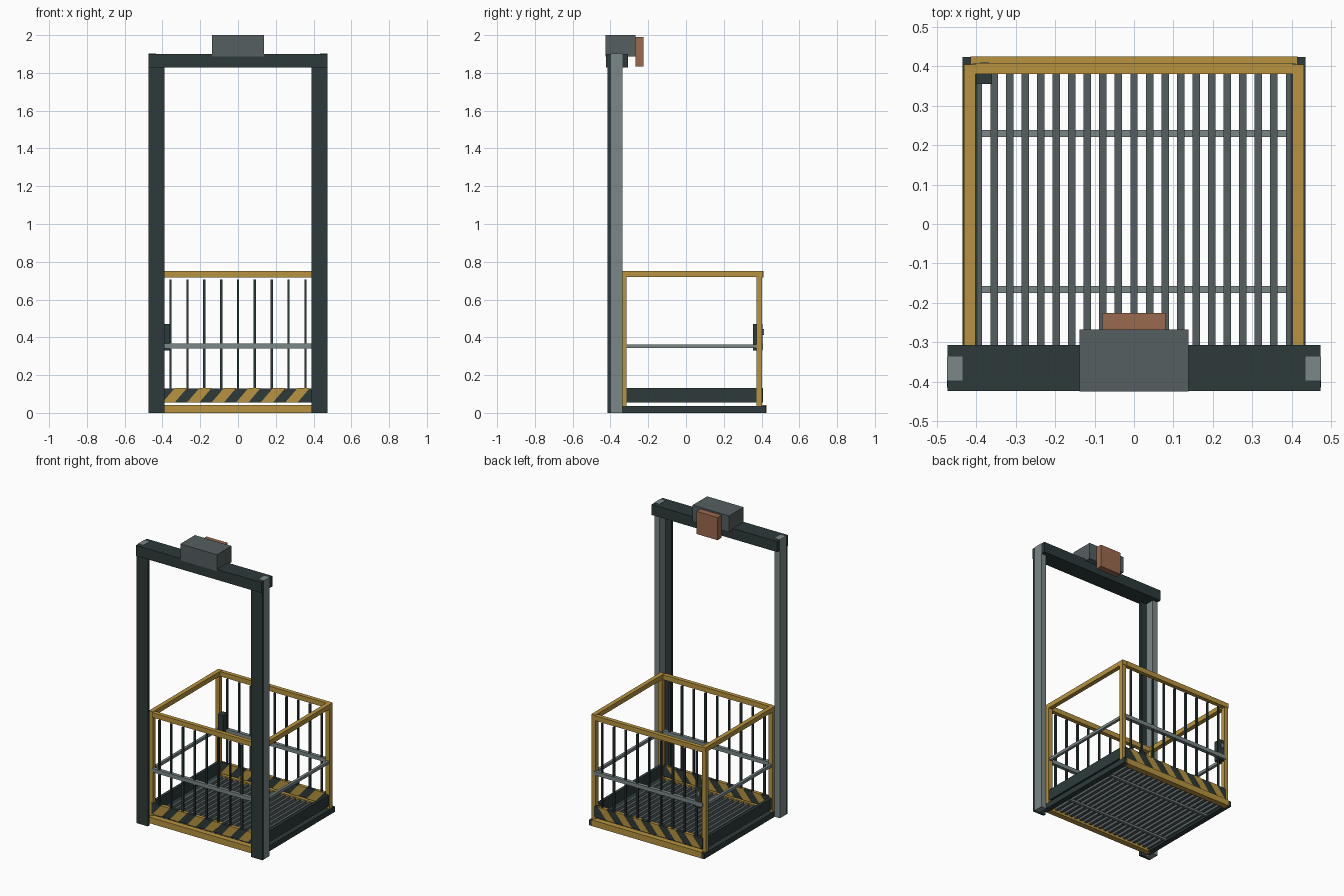
import bpy, bmesh

if "Cube" in bpy.data.objects:
    bpy.data.objects.remove(bpy.data.objects["Cube"])


def material(name, rgb):
    m = bpy.data.materials.new(name)
    m.diffuse_color = (*rgb, 1)
    m.use_nodes = True
    m.node_tree.nodes["Principled BSDF"].inputs["Base Color"].default_value = m.diffuse_color
    return m


DARK = material("dark green grey", (0.026, 0.042, 0.043))
GOLD = material("safety yellow", (0.479, 0.292, 0.050))
LIGHT = material("light steel", (0.200, 0.245, 0.245))
STEEL = material("mid steel", (0.091, 0.114, 0.120))
COPPER = material("copper", (0.323, 0.144, 0.078))


def finish(name, bm, mat):
    bmesh.ops.recalc_face_normals(bm, faces=bm.faces)
    me = bpy.data.meshes.new(name)
    bm.to_mesh(me)
    bm.free()
    me.materials.append(mat)
    ob = bpy.data.objects.new(name, me)
    bpy.context.collection.objects.link(ob)
    return ob


def add_box(bm, x, y, z, slant=0.0):
    """Box from (min, max) ranges; slant shifts the top along x."""
    v = [bm.verts.new((a + (slant if c == z[1] else 0), b, c))
         for c in z for b in y for a in x]
    for f in ((0, 1, 3, 2), (4, 5, 7, 6), (0, 1, 5, 4),
              (2, 3, 7, 6), (0, 2, 6, 4), (1, 3, 7, 5)):
        bm.faces.new([v[i] for i in f])


def box(name, mat, x, y, z):
    bm = bmesh.new()
    add_box(bm, x, y, z)
    return finish(name, bm, mat)


def boxes(name, mat, ranges):
    bm = bmesh.new()
    for r in ranges:
        add_box(bm, *r)
    return finish(name, bm, mat)


def side(s, a, b):
    """Range mirrored to the left when s is -1."""
    return (a, b) if s > 0 else (-b, -a)


# Mast: front plates, rear guide rails, crossbeam and hoist
for s, label in ((-1, "left"), (1, "right")):
    box(label + "_mast_plate", DARK, side(s, 0.39, 0.475), (-0.415, -0.398), (0, 1.84))
    box(label + "_guide_rail", LIGHT, side(s, 0.435, 0.475), (-0.398, -0.336), (0, 1.902))
box("crossbeam", DARK, (-0.474, 0.474), (-0.424, -0.307), (1.828, 1.90))
box("hoist_housing", STEEL, (-0.138, 0.138), (-0.425, -0.268), (1.888, 2.0))
box("hoist_motor", COPPER, (-0.08, 0.08), (-0.268, -0.226), (1.835, 1.99))

# Base frame
for s, label in ((-1, "left"), (1, "right")):
    box(label + "_base_beam", DARK, side(s, 0.398, 0.435), (-0.37, 0.424), (0, 0.037))
box("front_base_beam", GOLD, (-0.415, 0.415), (-0.371, -0.332), (-0.0, 0.042))
box("back_base_beam", GOLD, (-0.415, 0.415), (0.386, 0.425), (-0.0, 0.042))

# Floor grating with bearers underneath
boxes("floor_slats", STEEL,
      [((i * 0.0395 - 0.0095, i * 0.0395 + 0.0095), (-0.333, 0.387), (0.014, 0.037))
       for i in range(-10, 11)])
boxes("floor_bearers", LIGHT,
      [((-0.40, 0.40), (y - 0.009, y + 0.009), (0.002, 0.015)) for y in (-0.166, 0.23)])

# Side walls of the cage
for s, label in ((-1, "left"), (1, "right")):
    x = side(s, 0.402, 0.432)
    box(label + "_toe_board", DARK, side(s, 0.406, 0.426), (-0.33, 0.385), (0.056, 0.132))
    box(label + "_mid_rail", LIGHT, side(s, 0.408, 0.426), (-0.33, 0.385), (0.344, 0.363))
    box(label + "_top_rail", GOLD, x, (-0.345, 0.405), (0.72, 0.752))
    for y, end in ((-0.33, "front"), (0.387, "back")):
        box(f"{label}_{end}_post", GOLD, x, (y - 0.015, y + 0.015), (0.037, 0.735))

# Front and back walls of the cage
for y, d, end in ((-0.338, -1, "front"), (0.395, 1, "back")):
    box(end + "_top_rail", GOLD, (-0.402, 0.402), (y - 0.014, y + 0.014), (0.717, 0.75))
    box(end + "_mid_rail", LIGHT, (-0.41, 0.41), (y - 0.012, y + 0.012), (0.342, 0.368))
    boxes(end + "_bars", DARK,
          [((i * 0.0892 - 0.006, i * 0.0892 + 0.006), (y - 0.006, y + 0.006), (0.12, 0.705))
           for i in range(-4, 5)])
    # Hazard board: dark board with slanted yellow bands
    box(end + "_toe_board", DARK, (-0.41, 0.41), (y - 0.010, y + 0.010), (0.056, 0.13))
    bm = bmesh.new()
    for i in range(6):
        x0 = -0.40 + i * 0.13
        add_box(bm, (x0, x0 + 0.065), (y - 0.012, y + 0.012), (0.055, 0.131), 0.065)
    finish(end + "_hazard_bands", bm, GOLD)

# Control box at the back left corner
box("control_box", DARK, (-0.40, -0.36), (0.355, 0.405), (0.33, 0.47))
box("control_button", LIGHT, (-0.39, -0.37), (0.404, 0.412), (0.412, 0.445))
